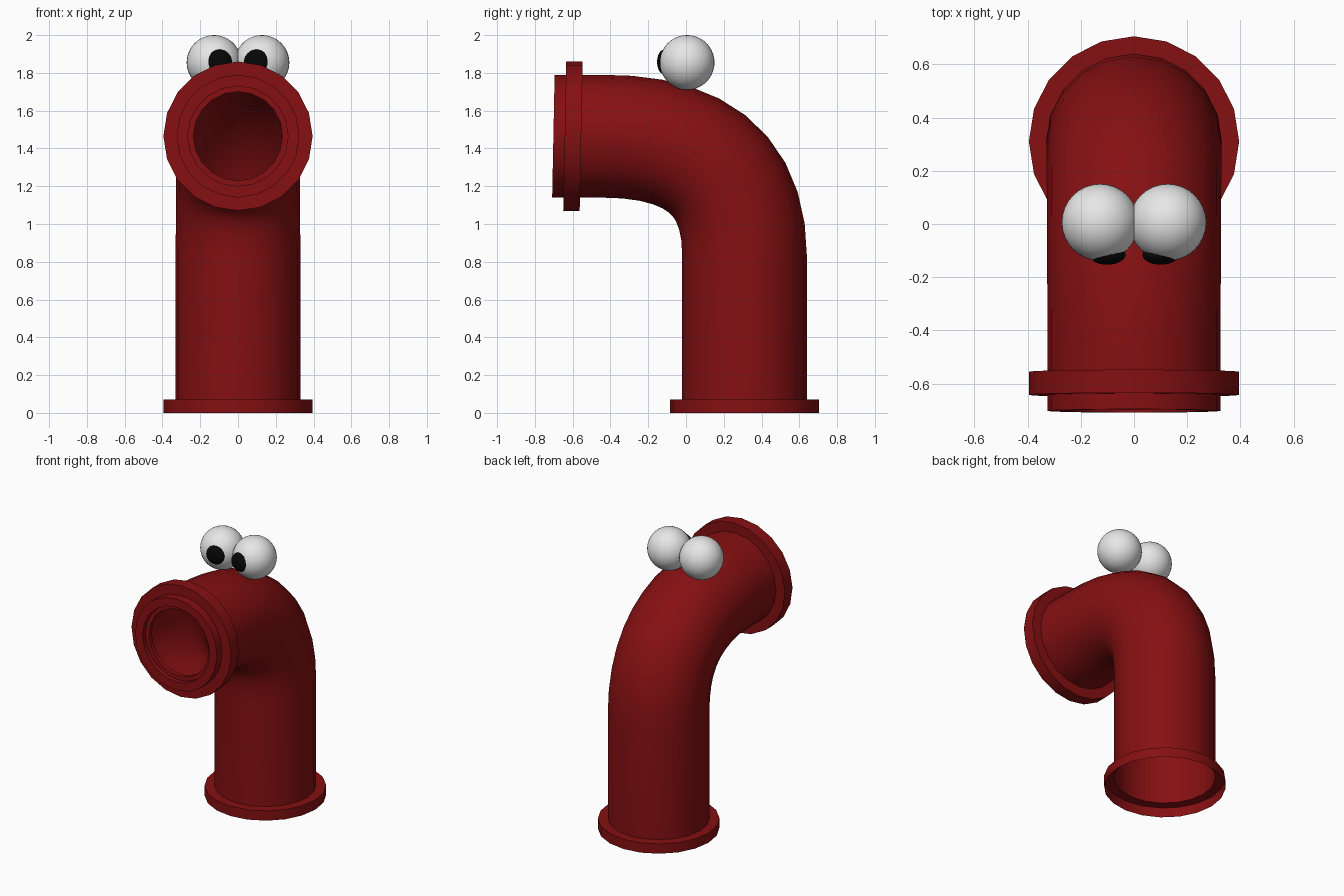
import bpy
import bmesh
import math
from mathutils import Vector

SIDES = 20

cube = bpy.data.objects.get("Cube")
if cube:
    bpy.data.objects.remove(cube, do_unlink=True)


def material(name, color, roughness=0.5):
    mat = bpy.data.materials.new(name)
    mat.use_nodes = True
    mat.diffuse_color = (*color, 1)
    shader = mat.node_tree.nodes["Principled BSDF"]
    shader.inputs["Base Color"].default_value = (*color, 1)
    shader.inputs["Roughness"].default_value = roughness
    return mat


red = material("dark red", (0.235, 0.005, 0.006))
white = material("eye white", (0.8, 0.8, 0.8))
black = material("pupil black", (0.002, 0.002, 0.002))


def finish(bm, name, mat):
    mesh = bpy.data.meshes.new(name)
    bm.to_mesh(mesh)
    bm.free()
    mesh.materials.append(mat)
    obj = bpy.data.objects.new(name, mesh)
    bpy.context.collection.objects.link(obj)
    bpy.ops.object.select_all(action='DESELECT')
    obj.select_set(True)
    bpy.context.view_layer.objects.active = obj
    bpy.ops.object.shade_smooth_by_angle(angle=math.radians(35))
    return obj


def loft(name, rings, mat):
    """Join round rings given as (centre, direction, radius)."""
    bm = bmesh.new()
    previous = None
    for centre, direction, radius in rings:
        d = direction.normalized()
        across, side = Vector((1, 0, 0)), Vector((0, d.z, -d.y))
        ring = []
        for i in range(SIDES):
            a = math.tau * i / SIDES
            ring.append(bm.verts.new(
                centre + radius * (across * math.cos(a) + side * math.sin(a))))
        if previous:
            for i in range(SIDES):
                j = (i + 1) % SIDES
                bm.faces.new((previous[i], previous[j], ring[j], ring[i]))
        previous = ring
    return finish(bm, name, mat)


def ellipsoid(name, centre, radii, mat):
    bm = bmesh.new()
    bmesh.ops.create_uvsphere(bm, u_segments=32, v_segments=20, radius=1)
    bmesh.ops.scale(bm, vec=radii, verts=bm.verts)
    bmesh.ops.translate(bm, vec=centre, verts=bm.verts)
    return finish(bm, name, mat)


UP = Vector((0, 0, 1))
OUT = Vector((0, -1, 0.02))


def base(z):
    return Vector((0, 0.31, z))


def mouth(y):
    return Vector((0, y, 1.465))


# Bent pipe: straight riser, curved elbow, then a stepped open mouth
p0, p1 = base(0.83), base(1.287)
p2, p3 = Vector((0, 0.03, 1.467)), mouth(-0.45)
rings = [(base(0.07), UP, 0.33)]
steps = 10
for k in range(steps + 1):
    t = k / steps
    s = 1 - t
    point = s**3 * p0 + 3 * s * s * t * p1 + 3 * s * t * t * p2 + t**3 * p3
    tangent = s * s * (p1 - p0) + 2 * s * t * (p2 - p1) + t * t * (p3 - p2)
    rings.append((point, tangent, 0.33 - 0.005 * t))
for y, radius in ((-0.702, 0.325), (-0.702, 0.265), (-0.67, 0.265),
                  (-0.67, 0.236), (-0.64, 0.236)):
    rings.append((mouth(y), OUT, radius))
loft("bent_pipe", rings, red)

# Base flange, open underneath
loft("base_flange", [(base(0), UP, 0.395), (base(0.07), UP, 0.395),
                     (base(0.07), UP, 0.33)], red)

# Collar around the mouth
loft("mouth_collar", [(mouth(y), OUT, r) for y, r in (
    (-0.555, 0.32), (-0.555, 0.395), (-0.642, 0.395), (-0.642, 0.32))], red)

# Eyes and pupils
for label, sign in (("left", 1), ("right", -1)):
    ellipsoid(label + "_eye", (sign * 0.127, 0.006, 1.855),
              (0.145, 0.145, 0.145), white)
    ellipsoid(label + "_pupil", (sign * 0.1, -0.115, 1.858),
              (0.068, 0.038, 0.066), black)
